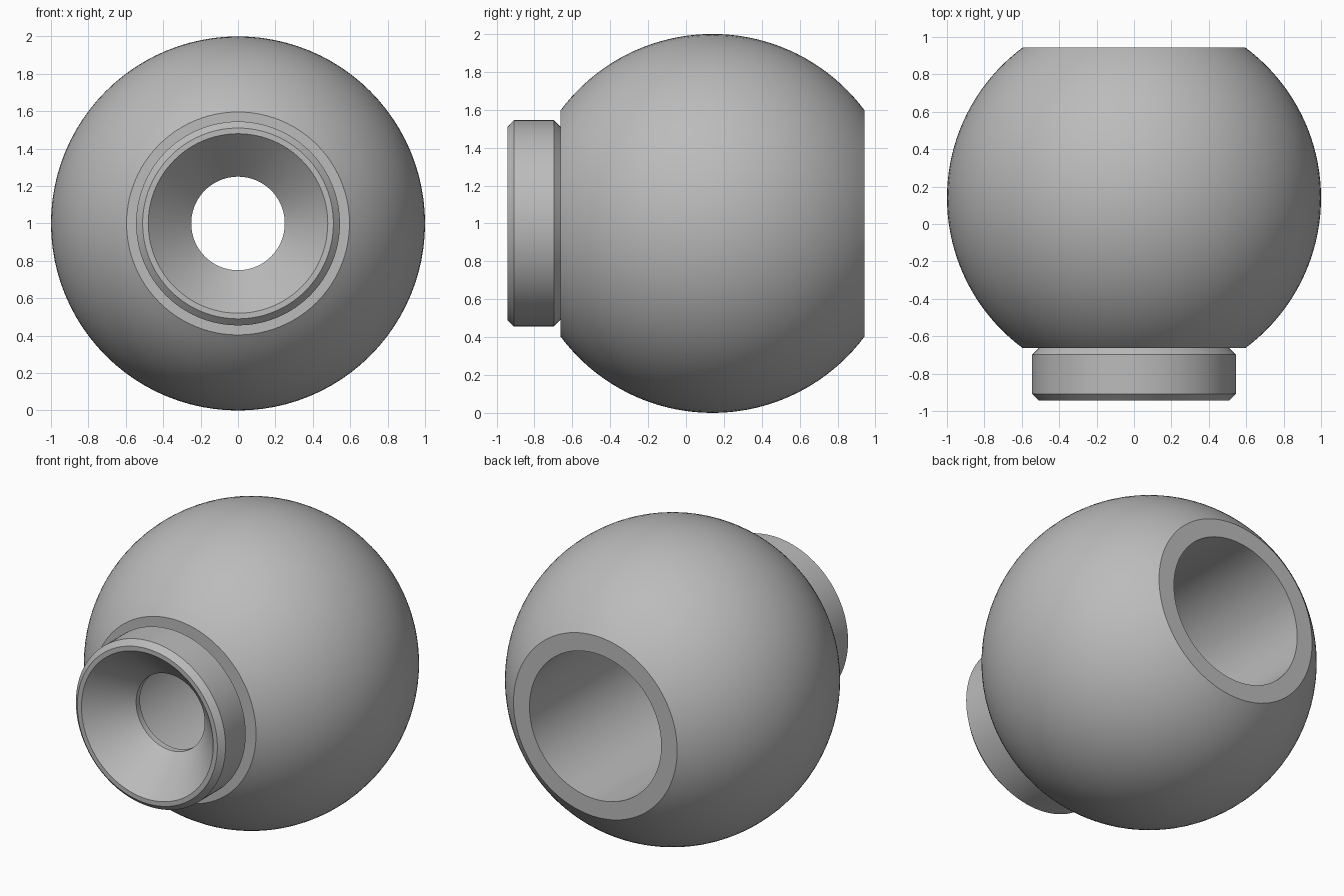
import bpy, bmesh, math

if "Cube" in bpy.data.objects:
    bpy.data.objects.remove(bpy.data.objects["Cube"], do_unlink=True)

SEGMENTS = 96
CENTRE_Y = 0.14      # ball centre along the bore axis
FLAT = 0.803         # distance from ball centre to each cut face
BORE = 0.48

grey = bpy.data.materials.new("plain grey")
grey.use_nodes = True
grey.diffuse_color = (0.5, 0.5, 0.5, 1)
grey.node_tree.nodes["Principled BSDF"].inputs["Base Color"].default_value = (0.5, 0.5, 0.5, 1)


def lathe(name, profile):
    """Revolve a closed (radius, y) outline around the horizontal bore axis."""
    bm = bmesh.new()
    rings = []
    for i in range(SEGMENTS):
        a = 2 * math.pi * i / SEGMENTS
        rings.append([bm.verts.new((r * math.cos(a), y, 1 + r * math.sin(a))) for r, y in profile])
    n = len(profile)
    for i, ring in enumerate(rings):
        nxt = rings[(i + 1) % SEGMENTS]
        for j in range(n):
            k = (j + 1) % n
            bm.faces.new((ring[j], ring[k], nxt[k], nxt[j]))
    bmesh.ops.recalc_face_normals(bm, faces=bm.faces)
    mesh = bpy.data.meshes.new(name)
    bm.to_mesh(mesh)
    bm.free()
    mesh.materials.append(grey)
    obj = bpy.data.objects.new(name, mesh)
    bpy.context.collection.objects.link(obj)
    bpy.ops.object.select_all(action="DESELECT")
    obj.select_set(True)
    bpy.context.view_layer.objects.active = obj
    bpy.ops.object.shade_smooth_by_angle(angle=math.radians(30))
    return obj


# Ball with two flat ends and a straight bore
limit = math.asin(FLAT)
steps = 40
arc = [-limit + 2 * limit * i / steps for i in range(steps + 1)]
ball = [(math.cos(t), CENTRE_Y + math.sin(t)) for t in arc]
ball += [(BORE, CENTRE_Y + FLAT), (BORE, CENTRE_Y - FLAT)]
lathe("ball_body", ball)

# Chamfered collar with a conical funnel leading to a smaller hole
back, front, chamfer, outer, hole = CENTRE_Y - FLAT, -0.943, 0.035, 0.545, 0.25
collar = [
    (hole, back), (outer - chamfer, back), (outer, back - chamfer),
    (outer, front + chamfer), (outer - chamfer, front),
    (BORE, front), (hole, back - 0.04),
]
lathe("funnel_collar", collar)
